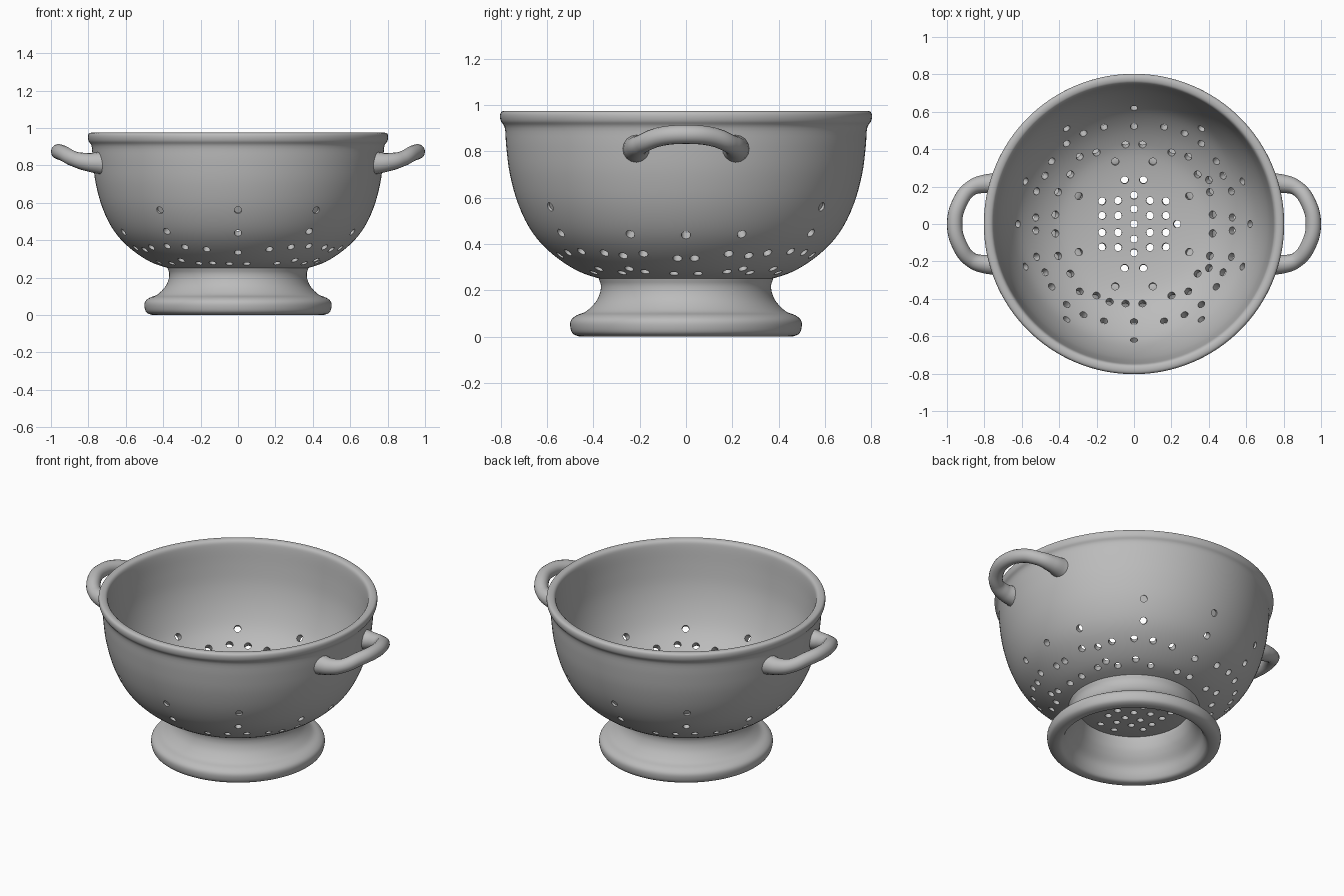
import bpy, bmesh, math
from mathutils import Vector

cube = bpy.data.objects.get("Cube")
if cube:
    bpy.data.objects.remove(cube, do_unlink=True)

metal = bpy.data.materials.new("satin_grey")
metal.use_nodes = True
GREY = (0.5, 0.5, 0.5, 1)
metal.diffuse_color = GREY
metal.node_tree.nodes["Principled BSDF"].inputs["Base Color"].default_value = GREY


def smooth_curve(pts, cyclic=False, steps=4):
    """Catmull-Rom curve through (radius, height) points."""
    pts = [Vector(p) for p in pts]
    n = len(pts)
    get = (lambda i: pts[i % n]) if cyclic else (lambda i: pts[max(0, min(n - 1, i))])
    out = []
    for i in range(n if cyclic else n - 1):
        a, b, c, d = (get(i + k) for k in (-1, 0, 1, 2))
        for s in range(steps):
            t = s / steps
            out.append(0.5 * (2 * b + (c - a) * t + (2 * a - 5 * b + 4 * c - d) * t * t
                              + (3 * b - a - 3 * c + d) * t ** 3))
    return out if cyclic else out + [pts[-1]]


def add_object(name, bm):
    mesh = bpy.data.meshes.new(name)
    bmesh.ops.recalc_face_normals(bm, faces=bm.faces)
    bm.to_mesh(mesh)
    bm.free()
    obj = bpy.data.objects.new(name, mesh)
    bpy.context.collection.objects.link(obj)
    mesh.materials.append(metal)
    return obj


def lathe(name, profile, cyclic=False, segments=128):
    bm = bmesh.new()
    verts = [bm.verts.new((p.x, 0, p.y)) for p in profile]
    pairs = list(zip(verts, verts[1:] + verts[:1])) if cyclic else list(zip(verts, verts[1:]))
    edges = [bm.edges.new(p) for p in pairs]
    bmesh.ops.spin(bm, geom=verts + edges, cent=(0, 0, 0), axis=(0, 0, 1),
                   angle=math.tau, steps=segments, use_duplicate=False)
    bmesh.ops.remove_doubles(bm, verts=bm.verts, dist=1e-4)
    return add_object(name, bm)


def select_only(obj):
    bpy.ops.object.select_all(action='DESELECT')
    obj.select_set(True)
    bpy.context.view_layer.objects.active = obj


def finish(obj, angle=40):
    select_only(obj)
    bpy.ops.object.shade_smooth_by_angle(angle=math.radians(angle))


# Bowl: outer wall, rolled rim and inner wall in one closed profile
outer = [(0, .215), (.2, .222), (.3, .235), (.37, .25), (.47, .285), (.575, .355), (.66, .445),
         (.722, .565), (.76, .70), (.776, .82), (.782, .90)]
rim = [(.799, .93), (.803, .955), (.796, .971), (.775, .975), (.755, .965), (.746, .93)]
inner = [(.735, .82), (.717, .70), (.68, .58), (.624, .47), (.547, .388), (.456, .325),
         (.36, .285), (.2, .26), (0, .255)]
bowl = lathe("bowl", smooth_curve(outer + rim + inner))

# Drain holes: one quadrant mirrored, plus a few odd ones
quadrant = [
    (0, .62), (.62, 0), (.36, .51), (.58, .228),
    (0, .522), (.16, .518), (.27, .485), (.36, .43), (.44, .335), (.475, .258), (.52, .175), (.525, .035),
    (.045, .425), (.2, .382), (.29, .36), (.34, .265), (.405, .17), (.42, .05),
    (.1, .333), (.295, .15), (.05, .235),
    (.085, .045), (.085, .125), (.17, .045), (.17, .122),
    (0, 0), (0, .08), (0, .153)]
holes = {(x * sx, y * sy) for x, y in quadrant for sx in (1, -1) for sy in (1, -1)}
holes |= {(.23, 0), (.4, .235), (.4, -.235), (-.13, -.415)}


def wall_point(curve, x, y):
    """Point and unit normal of a wall above plan position x, y."""
    r = math.hypot(x, y)
    for a, b in zip(curve, curve[1:]):
        lo, hi = sorted((a, b), key=lambda p: p.x)
        if lo.x <= r <= hi.x:
            break
    z = lo.y + (hi.y - lo.y) * (r - lo.x) / (hi.x - lo.x)
    d = (hi - lo).normalized()
    u = Vector((x / r, y / r)) if r > 1e-6 else Vector((1, 0))
    return Vector((x, y, z)), Vector((u.x * d.y, u.y * d.y, -d.x))


def add_cutter(bm, centre, normal, depth):
    mat = normal.to_track_quat('Z', 'Y').to_matrix().to_4x4()
    mat.translation = centre
    bmesh.ops.create_cone(bm, cap_ends=True, segments=16, radius1=.02, radius2=.02,
                          depth=depth, matrix=mat)


bm = bmesh.new()
inside = smooth_curve(inner)
outside = smooth_curve(outer)
for x, y in sorted(holes):
    p, n = wall_point(inside, x, y)
    add_cutter(bm, p + n * .02, n, .14)
# Shallow blind dimples above the drain holes
for deg in (54.5, 90, 125.5, -54.5, -90, -125.5):
    a = math.radians(deg)
    p, n = wall_point(outside, .72 * math.cos(a), .72 * math.sin(a))
    add_cutter(bm, p, n, .024)
cutter = add_object("hole_cutter", bm)
cutter.hide_render = True

cut = bowl.modifiers.new("drain_holes", 'BOOLEAN')
cut.operation = 'DIFFERENCE'
cut.solver = 'EXACT'
cut.object = cutter
select_only(bowl)
bpy.ops.object.modifier_apply(modifier=cut.name)
bpy.data.objects.remove(cutter, do_unlink=True)
finish(bowl)

# Flared hollow foot with a rounded lip
foot = lathe("foot", smooth_curve([
    (.376, .262), (.368, .225), (.371, .19), (.39, .15), (.43, .11), (.473, .092), (.496, .072),
    (.5, .045), (.49, .015), (.46, .001), (.425, .004), (.405, .03), (.385, .08), (.35, .13),
    (.327, .18), (.32, .25)], cyclic=True), cyclic=True)
finish(foot)

# Loop handles, thicker where they meet the bowl
half = [(.725, .212, .812, 1.5), (.80, .214, .817, 1.2), (.87, .192, .832, 1.0), (.93, .118, .862, 1.0)]
path = half + [(.959, 0, .873, 1.0)] + [(x, -y, z, r) for x, y, z, r in reversed(half)]
for side, name in ((1, "left_handle"), (-1, "right_handle")):
    curve = bpy.data.curves.new(name, 'CURVE')
    curve.dimensions = '3D'
    curve.bevel_depth = .041
    curve.bevel_resolution = 6
    curve.resolution_u = 10
    curve.use_fill_caps = True
    spline = curve.splines.new('BEZIER')
    spline.bezier_points.add(len(path) - 1)
    for bp, (x, y, z, r) in zip(spline.bezier_points, path):
        bp.co = (x * side, y * side, z)
        bp.radius = r
        bp.handle_left_type = bp.handle_right_type = 'AUTO'
    handle = bpy.data.objects.new(name, curve)
    bpy.context.collection.objects.link(handle)
    curve.materials.append(metal)
    select_only(handle)
    bpy.ops.object.convert(target='MESH')
    finish(bpy.context.object)
